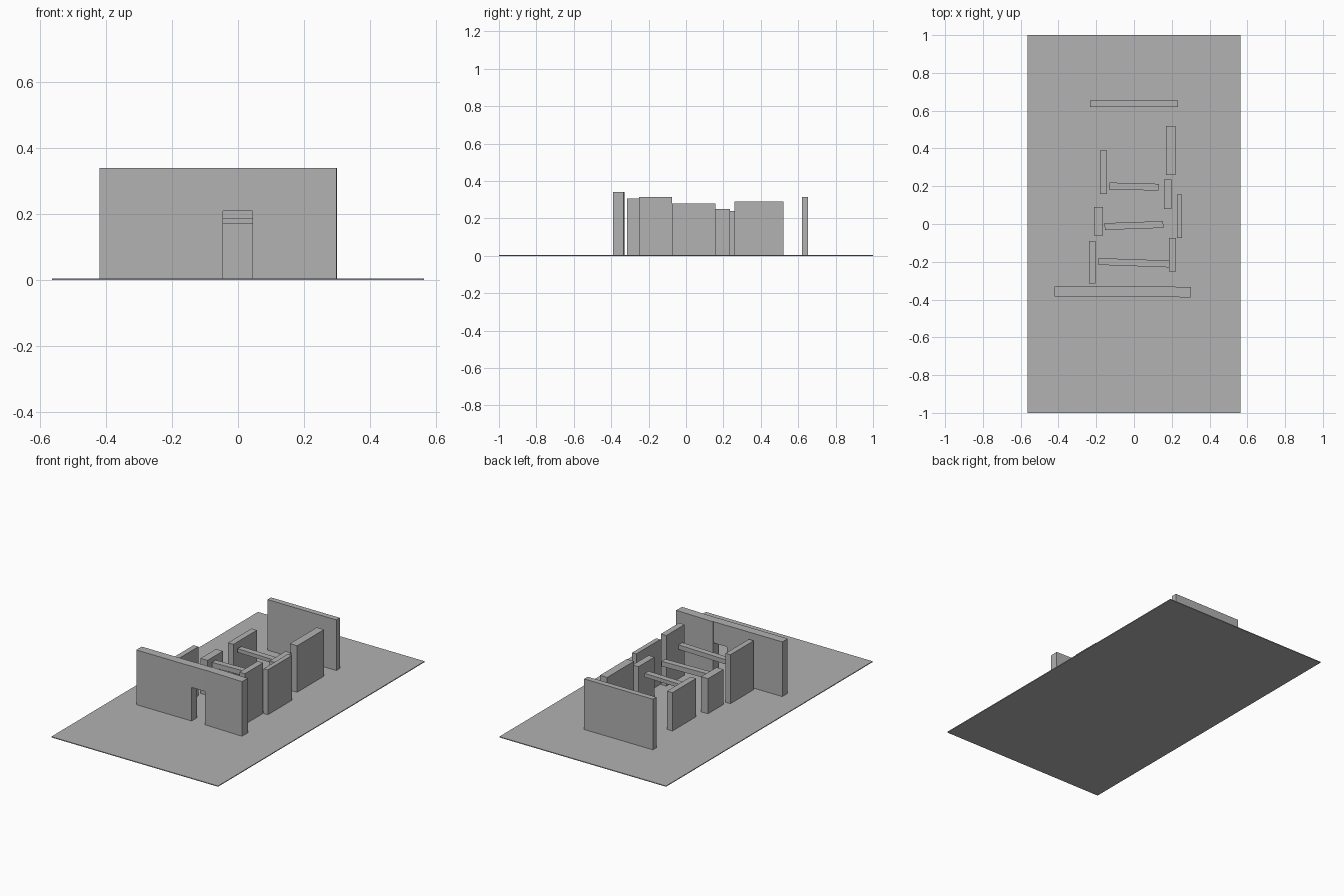
import bpy
from math import radians

cube = bpy.data.objects.get("Cube")
if cube:
    bpy.data.objects.remove(cube)

# One plain grey for everything
grey = bpy.data.materials.new("stone grey")
grey.use_nodes = True
grey.diffuse_color = (0.445, 0.445, 0.445, 1)
grey.node_tree.nodes["Principled BSDF"].inputs["Base Color"].default_value = grey.diffuse_color


def block(name, x, y, z, turn=0):
    """Box spanning the (low, high) pairs, turned about its own middle."""
    spans = (x, y, z)
    bpy.ops.mesh.primitive_cube_add(size=1, location=[sum(s) / 2 for s in spans])
    obj = bpy.context.object
    obj.name = name
    obj.scale = [s[1] - s[0] for s in spans]
    obj.rotation_euler.z = radians(turn)
    obj.data.materials.append(grey)
    return obj


FLOOR = 0.005
WALL_TOP = 0.34

# Ground plate
block("ground_plate", (-0.565, 0.565), (-1, 1), (0, FLOOR))

# Front wall with a doorway under a lintel
block("front_wall_right", (-0.42, -0.045), (-0.385, -0.332), (FLOOR, WALL_TOP))
block("front_wall_left", (0.045, 0.30), (-0.386, -0.331), (FLOOR, WALL_TOP), -1.5)
block("door_lintel", (-0.045, 0.045), (-0.384, -0.331), (0.21, WALL_TOP))

# Back wall
block("back_wall", (-0.233, 0.233), (0.619, 0.653), (FLOOR, 0.315))

# Free-standing slabs along both sides, front to back: x span, y span, height
left_slabs = [
    ((0.186, 0.223), (-0.252, -0.075), 0.315),
    ((0.227, 0.255), (-0.075, 0.157), 0.28),
    ((0.158, 0.198), (0.08, 0.235), 0.25),
    ((0.17, 0.219), (0.26, 0.52), 0.29),
]
right_slabs = [
    ((-0.238, -0.205), (-0.315, -0.09), 0.305),
    ((-0.212, -0.165), (-0.06, 0.09), 0.22),
    ((-0.18, -0.143), (0.16, 0.388), 0.24),
]
for side, slabs in (("left", left_slabs), ("right", right_slabs)):
    for i, (x, y, top) in enumerate(slabs, 1):
        block(f"{side}_slab_{i}", x, y, (FLOOR, top))

# Crossbeams hanging between the two rows: half length, middle y, z span, turn
beams = [
    (0.188, -0.205, (0.185, 0.213), -2),
    (0.155, -0.008, (0.17, 0.2), 2),
    (0.131, 0.198, (0.185, 0.208), -1.5),
]
for i, (half, y, z, turn) in enumerate(beams, 1):
    block(f"crossbeam_{i}", (-half, half), (y - 0.018, y + 0.018), z, turn)
